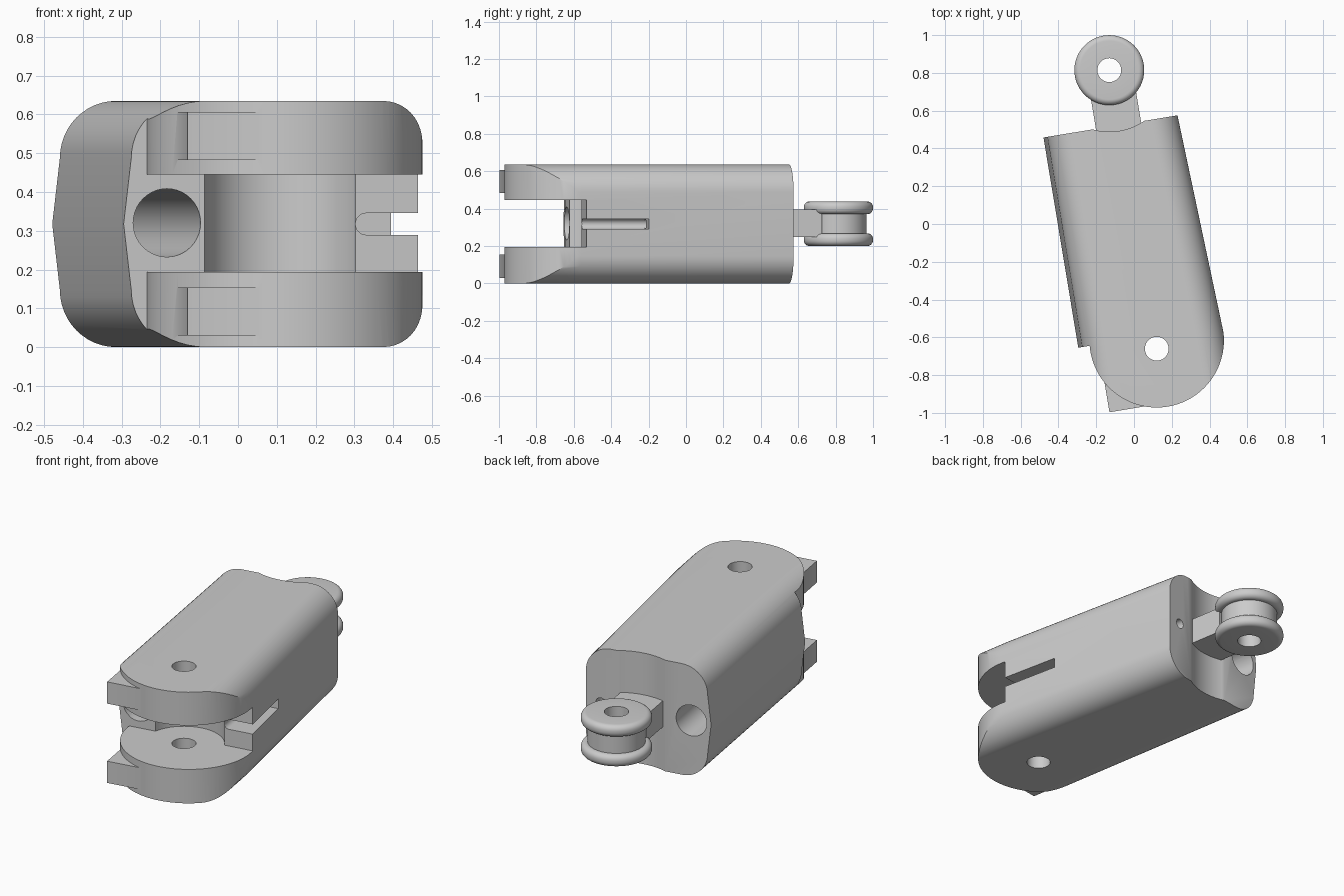
import bpy, bmesh
from math import sin, cos, pi, radians

if "Cube" in bpy.data.objects:
    bpy.data.objects.remove(bpy.data.objects["Cube"])

TILT = radians(9.4)      # the long axis leans in plan
H = 0.635
MID = 0.3175
PIVOT = (0.011, -0.671)  # front hinge, local coordinates
KNOB = (0.004, 0.825)    # rear hinge


def arc(cx, cy, r, a0, a1, n):
    return [(cx + r * cos(radians(a0 + (a1 - a0) * i / n)),
             cy + r * sin(radians(a0 + (a1 - a0) * i / n))) for i in range(n + 1)]


def loft(name, rings, closed=False):
    """Skin matching rings; cap the ends, or join last ring to first."""
    bm = bmesh.new()
    vr = [[bm.verts.new(p) for p in ring] for ring in rings]
    n = len(vr[0])
    pairs = list(zip(vr, vr[1:] + vr[:1])) if closed else list(zip(vr, vr[1:]))
    for a, b in pairs:
        for i in range(n):
            j = (i + 1) % n
            bm.faces.new((a[i], a[j], b[j], b[i]))
    if not closed:
        bm.faces.new(vr[0])
        bm.faces.new(vr[-1])
    bmesh.ops.recalc_face_normals(bm, faces=bm.faces)
    me = bpy.data.meshes.new(name)
    bm.to_mesh(me)
    bm.free()
    ob = bpy.data.objects.new(name, me)
    bpy.context.collection.objects.link(ob)
    ob.rotation_euler.z = TILT
    return ob


def prism(name, pts, z0, z1):
    return loft(name, [[(x, y, z) for x, y in pts] for z in (z0, z1)])


def box(name, x0, x1, y0, y1, z0, z1):
    return prism(name, [(x0, y0), (x1, y0), (x1, y1), (x0, y1)], z0, z1)


def bore(name, x, z, r, y0, y1, n=40):
    ring = arc(x, z, r, 0, 360, n)[:-1]
    return loft(name, [[(a, y, b) for a, b in ring] for y in (y0, y1)])


def boolean(ob, cutter, op='DIFFERENCE'):
    bpy.context.view_layer.update()
    cutter.hide_render = True
    m = ob.modifiers.new("cut", 'BOOLEAN')
    m.operation, m.solver, m.object = op, 'EXACT', cutter
    bpy.context.view_layer.objects.active = ob
    bpy.ops.object.modifier_apply(modifier=m.name)
    bpy.data.objects.remove(cutter, do_unlink=True)


def section(y, right):
    """Rounded cross-section with a slight ridge on the left side."""
    r, left = 0.147, -0.378
    pts = [(-0.398, MID)]
    pts += arc(left + r, r, r, 180, 270, 12)
    pts += arc(right - r, r, r, 270, 360, 12)
    pts += arc(right - r, H - r, r, 0, 90, 12)
    pts += arc(left + r, H - r, r, 90, 180, 12)
    return [(x, y, z) for x, z in pts]


# body: tapered rounded bar with a round plan-shape nose
body = loft("segment_body", [section(-1.1, 0.373), section(-0.63, 0.373), section(0.53, 0.321)])
plan = [(0.5, 0.6), (-0.5, 0.6), (-0.5, -0.598)]
plan += arc(0.018, -0.627, 0.356, 175.3, 360, 48) + [(0.5, -0.627)]
boolean(body, prism("nose_mask", plan, -0.1, H + 0.1), 'INTERSECT')

# end-stop tabs on both ears
for z0 in (0.03, 0.483):
    boolean(body, box("stop_tab", -0.291, -0.02, -0.962, -0.72, z0, z0 + 0.124), 'UNION')

# hinge slot between the ears, with a concave seat around the pivot
slot = [(-0.6, -0.6), (-0.6, -1.2), (0.6, -1.2), (0.6, -0.6)]
slot += arc(*PIVOT, 0.21, 19.8, 160.2, 28)
boolean(body, prism("slot_cut", slot, 0.194, 0.445))

# pivot hole, rear scoop, tendon tunnel, cord hole and side groove
boolean(body, prism("pivot_cut", arc(*PIVOT, 0.063, 0, 360, 40)[:-1], -0.1, H + 0.1))
boolean(body, prism("scoop_cut", arc(*KNOB, 0.326, 0, 360, 80)[:-1], -0.1, H + 0.1))
boolean(body, bore("tunnel_cut", -0.285, MID + 0.003, 0.088, -0.75, 0.75))
boolean(body, bore("cord_cut", 0.236, MID, 0.0275, -0.75, 0.75, 24))
groove = [(0.5, MID - 0.028), (0.5, MID + 0.028)] + arc(0.236, MID, 0.028, 90, 270, 12)
boolean(body, loft("groove_cut", [[(x, y, z) for x, z in groove] for y in (-0.75, -0.26)]))

# tongue carrying the rear knob
tongue = box("tongue", -0.117, 0.125, 0.4, 0.715, 0.247, 0.396)

# spool-shaped knob: two rounded discs around a neck, with a through hole
z0, z1, f = 0.2, 0.438, 0.03
lower = arc(0.185 - f, z0 + f, f, 270, 360, 6) + arc(0.185 - f, z0 + 0.068 - f, f, 0, 90, 6)
lower += [(0.15, z0 + 0.068)]
prof = [(0.063, z0)] + lower
prof += [(r, z0 + z1 - z) for r, z in reversed(prof)]
N = 64
knob = loft("hinge_knob", [[(KNOB[0] + r * cos(2 * pi * k / N), KNOB[1] + r * sin(2 * pi * k / N), z)
                            for r, z in prof] for k in range(N)], closed=True)

# smooth shading with crisp edges
bpy.ops.object.select_all(action='DESELECT')
for ob in (body, tongue, knob):
    ob.select_set(True)
bpy.context.view_layer.objects.active = body
bpy.ops.object.shade_smooth_by_angle(angle=radians(30))
